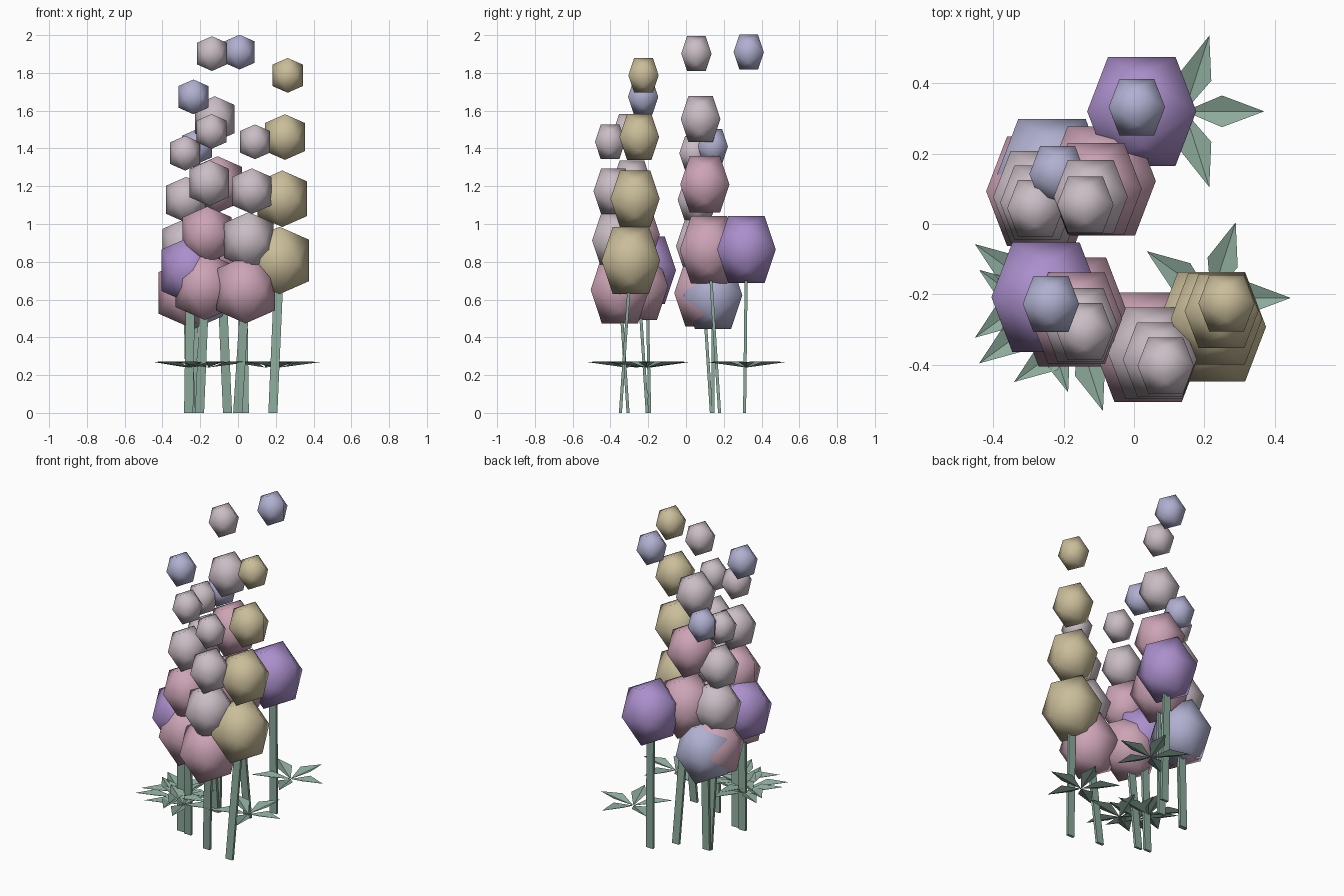
import bpy, bmesh, math
from mathutils import Vector

if "Cube" in bpy.data.objects:
    bpy.data.objects.remove(bpy.data.objects["Cube"])


def material(name, r, g, b):
    lin = [c / 12.92 if c <= 0.04045 else ((c + 0.055) / 1.055) ** 2.4 for c in (r, g, b)]
    m = bpy.data.materials.new(name)
    m.diffuse_color = (*lin, 1)
    m.use_nodes = True
    m.node_tree.nodes["Principled BSDF"].inputs["Base Color"].default_value = m.diffuse_color
    return m


PINK = material("dusty pink", 0.80, 0.64, 0.71)
GREY = material("pale mauve grey", 0.79, 0.74, 0.77)
BEIGE = material("straw beige", 0.79, 0.74, 0.60)
BLUE = material("lavender blue", 0.69, 0.69, 0.82)
PURPLE = material("soft purple", 0.67, 0.56, 0.80)
GREEN = material("sage green", 0.55, 0.67, 0.61)


def finish(bm, name, mat, smooth=False):
    me = bpy.data.meshes.new(name)
    for f in bm.faces:
        f.smooth = smooth
    bm.to_mesh(me)
    bm.free()
    me.materials.append(mat)
    ob = bpy.data.objects.new(name, me)
    bpy.context.collection.objects.link(ob)
    return ob


# Blossom: smooth-shaded 20-sided ball, slightly taller than wide
def blossom(name, center, r, mat):
    bm = bmesh.new()
    for s in (-1, 1):
        for t in (-0.618, 0.618):
            for p in ((0, t, s), (s, 0, t), (t, s, 0)):
                bm.verts.new(center + Vector((p[0] * r, p[1] * r, p[2] * r * 1.15)))
    bmesh.ops.convex_hull(bm, input=bm.verts[:])
    bmesh.ops.recalc_face_normals(bm, faces=bm.faces[:])
    finish(bm, name, mat, smooth=True)


# Stem: flat leaning strip cut level with the ground
def stem(name, foot, top, w=0.024, d=0.008):
    bm = bmesh.new()
    rings = [[bm.verts.new(p + Vector((x * w, y * d, 0)))
              for x, y in ((-1, -1), (1, -1), (1, 1), (-1, 1))] for p in (foot, top)]
    for i in range(4):
        j = (i + 1) % 4
        bm.faces.new((rings[0][i], rings[0][j], rings[1][j], rings[1][i]))
    bm.faces.new(rings[0][::-1])
    bm.faces.new(rings[1])
    finish(bm, name, GREEN)


# Leaf whorl: five folded kite-shaped leaves
def whorl(name, cx, cy, radius=0.226):
    bm = bmesh.new()
    for k in range(5):
        a = math.radians(72 * k)
        c, s = math.cos(a), math.sin(a)

        def v(u, w, z):
            return bm.verts.new((cx + u * c - w * s, cy + u * s + w * c, z))
        base, tip = v(0, 0, 0.24), v(radius, 0, 0.27)
        left, right = v(0.106, 0.045, 0.272), v(0.106, -0.045, 0.272)
        bm.faces.new((base, tip, left))
        bm.faces.new((base, right, tip))
    finish(bm, name, GREEN)


# Spikes: lowest blossom centre, highest blossom centre, colours bottom to top
spikes = [
    ("right", (0.22, -0.292, 0.807), (0.263, -0.225, 1.787), (BEIGE, BEIGE, BEIGE, BEIGE)),
    ("front", (0.04, -0.35, 0.652), (0.09, -0.402, 1.435), (PINK, GREY, GREY, GREY)),
    ("front_left", (-0.175, -0.25, 0.67), (-0.14, -0.305, 1.49), (PINK, PINK, GREY, GREY)),
    ("left", (-0.25, -0.208, 0.755), (-0.236, -0.227, 1.673), (PURPLE, None, None, BLUE)),
    ("back", (0.022, 0.32, 0.865), (0.008, 0.332, 1.91), (PURPLE, None, None, BLUE)),
    ("back_left", (-0.265, 0.093, 0.635), (-0.28, 0.045, 1.375), (PINK, GREY, GREY, GREY)),
    ("middle", (-0.093, 0.122, 0.863), (-0.138, 0.055, 1.902), (PINK, PINK, GREY, GREY)),
    ("back_far_left", (-0.233, 0.143, 0.623), (-0.217, 0.142, 1.41), (BLUE, None, None, BLUE)),
]
for name, low, high, mats in spikes:
    low, high = Vector(low), Vector(high)
    for i, mat in enumerate(mats):
        if mat:
            blossom(f"{name}_blossom_{i + 1}", low.lerp(high, i / 3), 0.155 - 0.025 * i, mat)
    foot = low - (high - low) * (low.z / (high.z - low.z))
    stem(f"{name}_stem", foot, low)

for i, (x, y) in enumerate(((0.219, -0.21), (0.144, 0.32), (-0.269, -0.19),
                            (-0.257, -0.263), (-0.158, -0.316))):
    whorl(f"leaf_whorl_{i + 1}", x, y)
